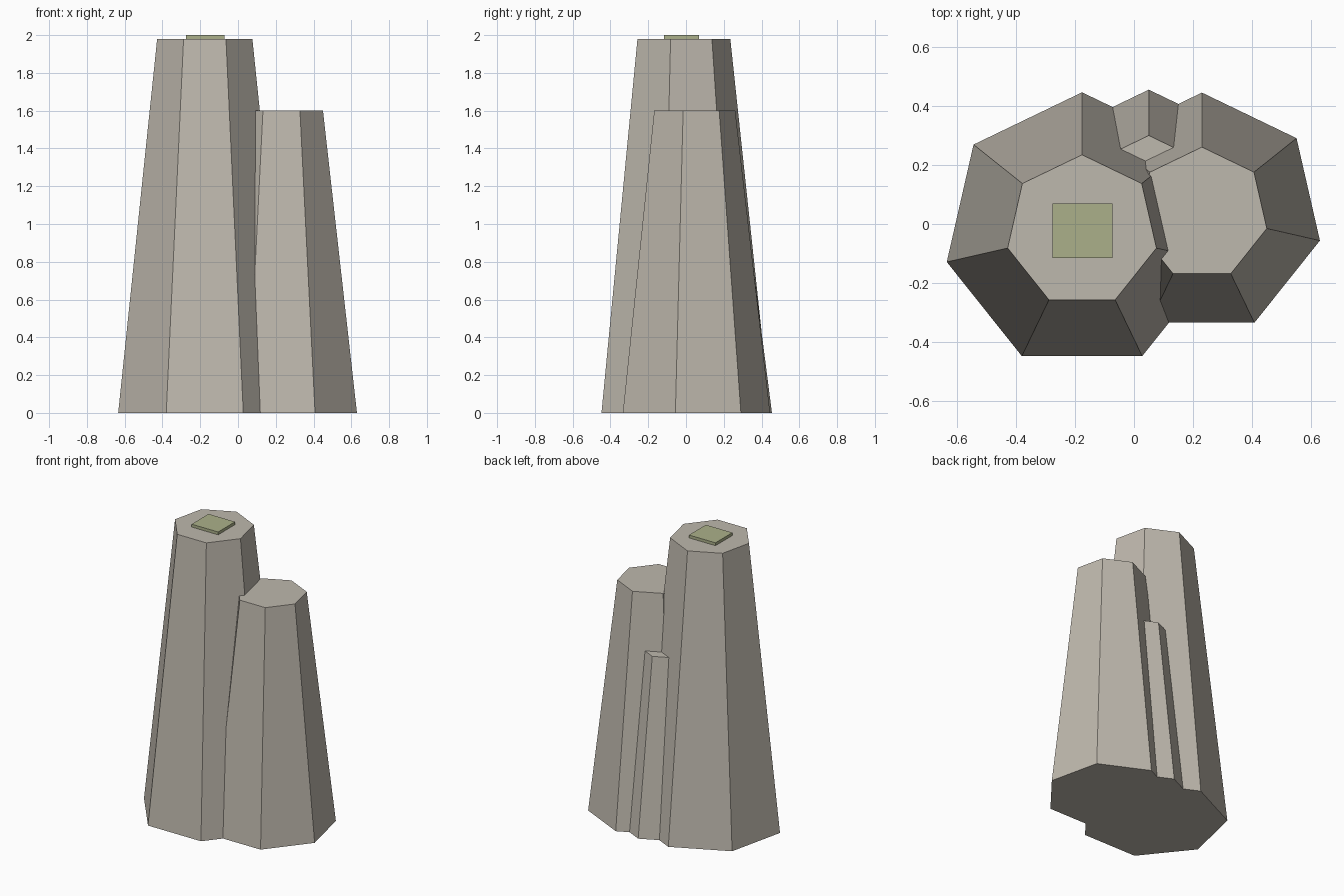
import bpy
import bmesh
import math

default = bpy.data.objects.get("Cube")
if default:
    bpy.data.objects.remove(default)

SIDES = 7


def make_material(name, colour):
    mat = bpy.data.materials.new(name)
    mat.use_nodes = True
    mat.diffuse_color = (*colour, 1)
    bsdf = next(n for n in mat.node_tree.nodes if n.type == 'BSDF_PRINCIPLED')
    bsdf.inputs["Base Color"].default_value = (*colour, 1)
    return mat


def frustum(name, outline, centre, z0, z1, scale_top, mat):
    """Solid between an outline at z0 and its scaled copy at z1."""
    bm = bmesh.new()
    cx, cy = centre
    low = [bm.verts.new((cx + x, cy + y, z0)) for x, y in outline]
    high = [bm.verts.new((cx + x * scale_top, cy + y * scale_top, z1)) for x, y in outline]
    bm.faces.new(low[::-1])
    bm.faces.new(high)
    count = len(outline)
    for i in range(count):
        j = (i + 1) % count
        bm.faces.new((low[i], low[j], high[j], high[i]))
    mesh = bpy.data.meshes.new(name)
    bm.to_mesh(mesh)
    bm.free()
    mesh.materials.append(mat)
    obj = bpy.data.objects.new(name, mesh)
    bpy.context.collection.objects.link(obj)
    return obj


def heptagon(radius):
    # One corner points to the back, one flat side faces the front
    angles = [math.pi / 2 + math.tau * i / SIDES for i in range(SIDES)]
    return [(radius * math.cos(a), radius * math.sin(a)) for a in angles]


stone = make_material("warm grey stone", (0.515, 0.479, 0.418))
moss = make_material("moss green", (0.407, 0.434, 0.254))

# Tapered rock columns: name, centre, base radius, height
columns = [
    ("tall_column", (-0.176, -0.024), 0.47, 1.98),
    ("middle_column", (0.23, 0.035), 0.41, 1.6),
    ("short_column", (0.05, 0.11), 0.345, 1.21),
]
for name, centre, radius, height in columns:
    frustum(name, heptagon(radius), centre, 0, height, 0.55, stone)

# Moss slab on the tallest column
hx, hy = 0.102, 0.093
slab = [(-hx, -hy), (hx, -hy), (hx, hy), (-hx, hy)]
frustum("moss_slab", slab, (-0.174, -0.023), 1.98, 2.0, 1, moss)
